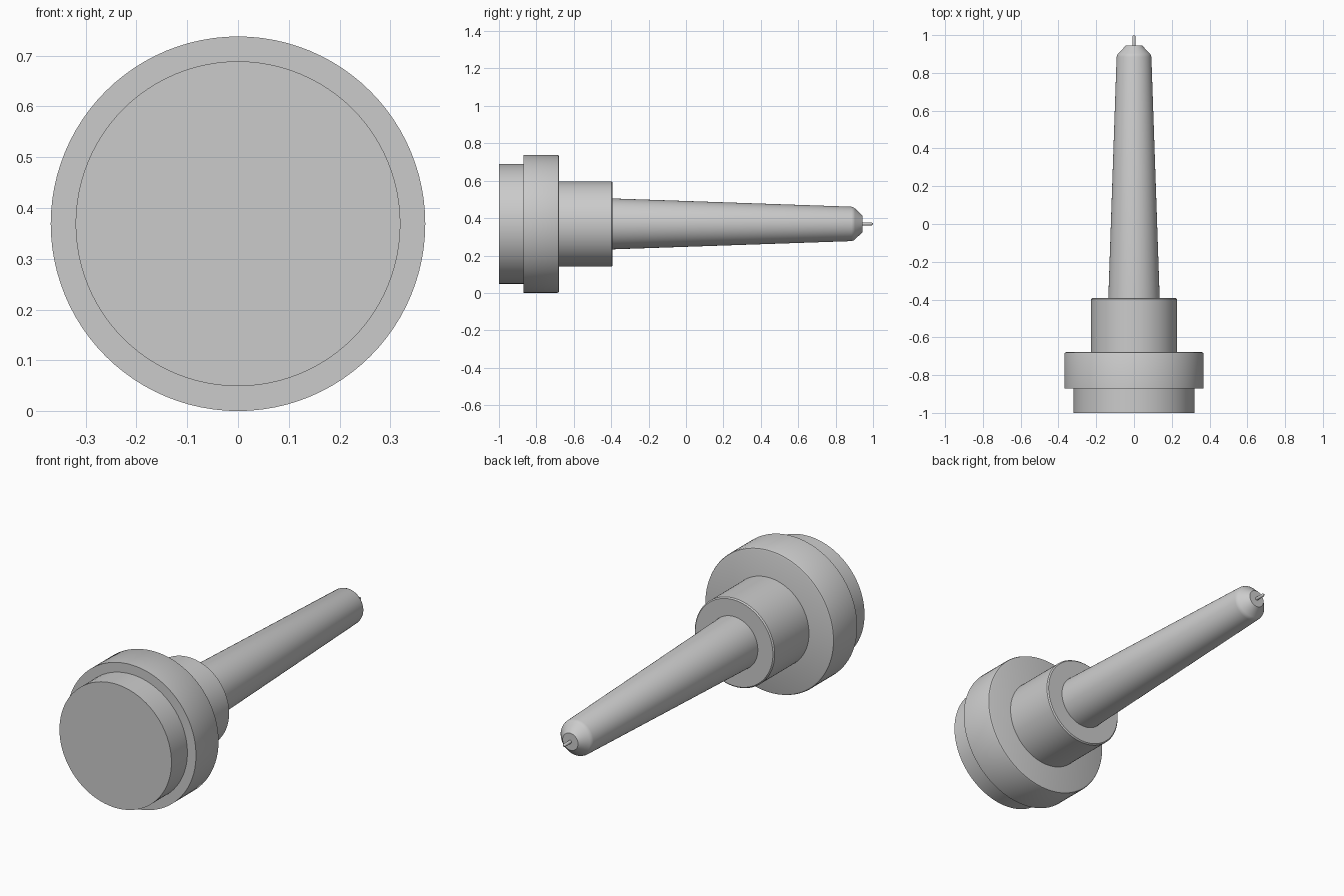
import bpy
import bmesh
import math

cube = bpy.data.objects.get("Cube")
if cube:
    bpy.data.objects.remove(cube, do_unlink=True)

AXIS_Z = 0.369

grey = bpy.data.materials.new("plain grey")
grey.use_nodes = True
colour = (0.6, 0.6, 0.6, 1)
grey.diffuse_color = colour
grey.node_tree.nodes["Principled BSDF"].inputs["Base Color"].default_value = colour


def turned(name, profile, sides=96):
    """Turn a (y, radius) profile about the long axis, with flat end caps."""
    bm = bmesh.new()
    rings = []
    for y, r in profile:
        angles = [2 * math.pi * i / sides for i in range(sides)]
        rings.append([bm.verts.new((r * math.cos(a), y, r * math.sin(a))) for a in angles])
    for a, b in zip(rings, rings[1:]):
        for i in range(sides):
            j = (i + 1) % sides
            bm.faces.new((a[i], a[j], b[j], b[i]))
    bm.faces.new(rings[0])
    bm.faces.new(rings[-1])
    bmesh.ops.recalc_face_normals(bm, faces=bm.faces)
    mesh = bpy.data.meshes.new(name)
    bm.to_mesh(mesh)
    bm.free()
    mesh.materials.append(grey)
    obj = bpy.data.objects.new(name, mesh)
    obj.location.z = AXIS_Z
    bpy.context.collection.objects.link(obj)
    bpy.ops.object.select_all(action="DESELECT")
    obj.select_set(True)
    bpy.context.view_layer.objects.active = obj
    bpy.ops.object.shade_smooth_by_angle(angle=math.radians(30))
    return obj


# Stepped base: end cap, wide flange and collar
turned("end_cap", [(-1, 0.32), (-0.87, 0.32)])
turned("flange", [(-0.87, 0.369), (-0.688, 0.369), (-0.681, 0.366), (-0.678, 0.359)])
turned("collar", [(-0.678, 0.228), (-0.398, 0.228), (-0.392, 0.222)])

# Long tapered shaft with a chamfered nose
turned("tapered_shaft", [(-0.392, 0.136), (0.885, 0.092), (0.897, 0.088),
                         (0.903, 0.083), (0.944, 0.044)])

# Thin pin with a rounded tip
turned("tip_pin", [(0.944, 0.008), (0.992, 0.008), (0.998, 0.005), (1, 0.002)], 24)
